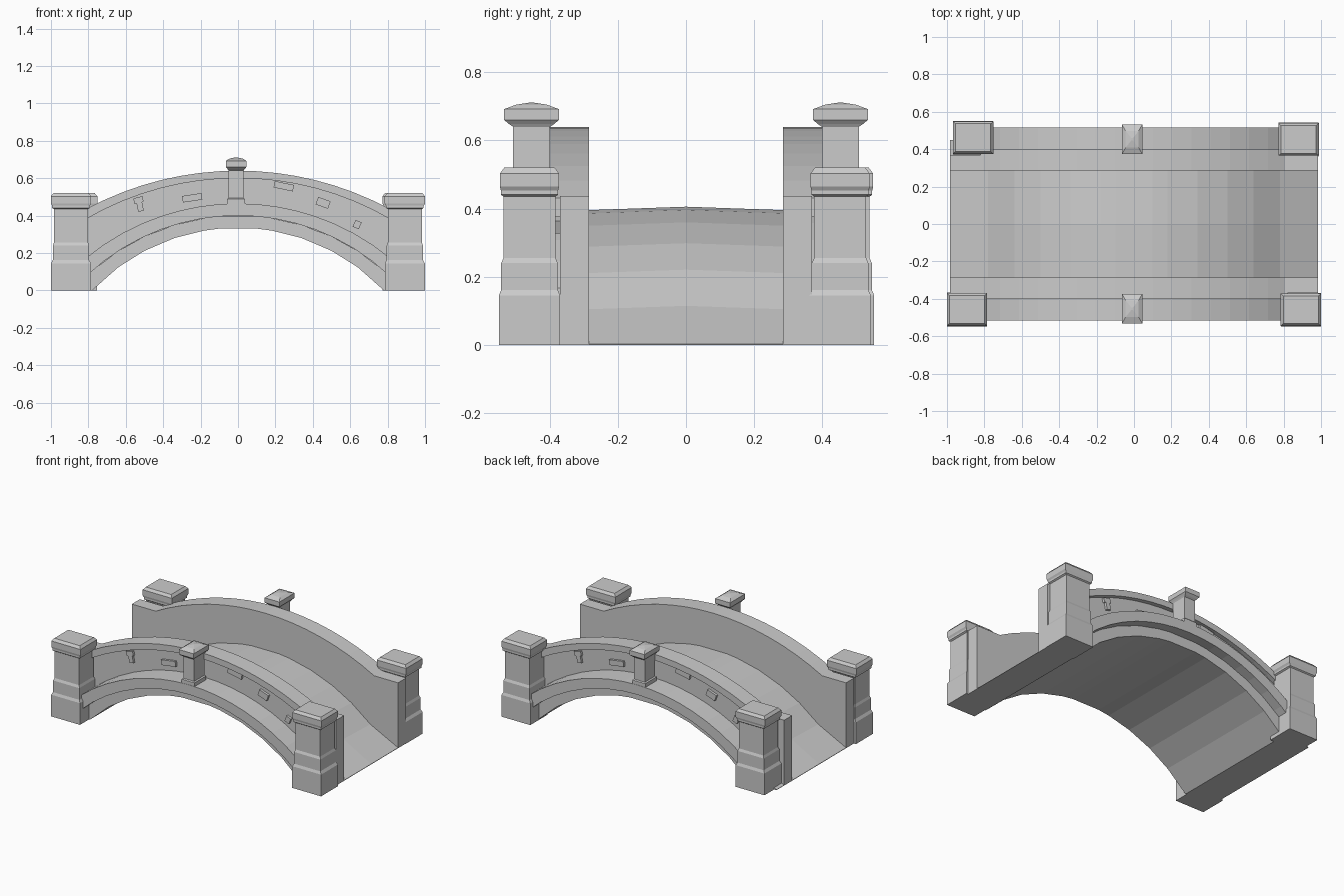
import bpy, bmesh, math
from mathutils import Matrix

if "Cube" in bpy.data.objects:
    bpy.data.objects.remove(bpy.data.objects["Cube"])

stone = bpy.data.materials.new("grey_stone")
stone.diffuse_color = (0.6, 0.6, 0.6, 1)
stone.use_nodes = True
stone.node_tree.nodes["Principled BSDF"].inputs["Base Color"].default_value = stone.diffuse_color


def finish(name, bm):
    bmesh.ops.recalc_face_normals(bm, faces=bm.faces)
    me = bpy.data.meshes.new(name)
    bm.to_mesh(me)
    bm.free()
    me.materials.append(stone)
    ob = bpy.data.objects.new(name, me)
    bpy.context.collection.objects.link(ob)
    return ob


def loft(name, rings):
    """Join equal-sized closed rings of points into a capped solid."""
    bm = bmesh.new()
    rows = [[bm.verts.new(p) for p in r] for r in rings]
    n = len(rows[0])
    for a, b in zip(rows, rows[1:]):
        for i in range(n):
            j = (i + 1) % n
            bm.faces.new((a[i], a[j], b[j], b[i]))
    bm.faces.new(rows[0])
    bm.faces.new(rows[-1])
    return finish(name, bm)


def arc(x, peak, end, half=0.78):
    """Height of a circular arc with the given crown and end heights."""
    h = peak - end
    r = (half * half + h * h) / (2 * h)
    return peak - r + math.sqrt(r * r - x * x)


def soffit(x): return arc(x, 0.335, 0.0)
def ledge_low(x): return arc(x, 0.40, 0.105)
def ledge_top(x): return arc(x, 0.465, 0.20)
def cap_low(x): return arc(x, 0.60, 0.40)
def cap_top(x): return arc(x, 0.64, 0.452)


half_xs = [0.1, 0.18, 0.34, 0.5, 0.64, 0.78]
xs = [-x for x in reversed(half_xs)] + half_xs

# Barrel vault with the crowned road on top and a wedge ramp at each end
rings = []
for x in [-0.985] + xs + [0.985]:
    lo, hi = (0, 0.003) if abs(x) > 0.9 else (max(0, soffit(x)), ledge_low(x))
    crown = 0.0 if abs(x) > 0.9 else 0.01
    rings.append([(x, -0.45, lo), (x, 0.45, lo), (x, 0.45, hi), (x, 0.285, hi),
                  (x, 0, hi + crown), (x, -0.285, hi), (x, -0.45, hi)])
loft("vault_and_road", rings)

fine = [-0.82 + 1.64 * i / 16 for i in range(17)]
for s, side in ((-1, "front"), (1, "back")):
    # Parapet wall with overhanging coping
    loft(side + "_parapet", [
        [(x, s * y, z) for y, z in (
            (0.285, ledge_low(x) - 0.02), (0.37, ledge_low(x) - 0.02),
            (0.37, cap_low(x)), (0.40, cap_low(x)),
            (0.40, cap_top(x)), (0.285, cap_top(x)))] for x in fine])
    # Projecting curved ledge
    loft(side + "_ledge", [
        [(x, s * y, z) for y, z in (
            (0.36, ledge_low(x)), (0.515, ledge_low(x)),
            (0.515, ledge_top(x)), (0.36, ledge_top(x)))] for x in fine])
    # Upright wall ends beside the corner posts
    for e, end in ((-1, "left"), (1, "right")):
        loft(f"{side}_{end}_wall_end", [
            [(e * x, s * y, z) for x, y in (
                (0.80, 0.285), (0.985, 0.285), (0.985, 0.37), (0.80, 0.37))]
            for z in (0, 0.437)])


def post(name, cx, cy, profile):
    """Rectangular post from (half width, half depth, height) levels."""
    return loft(name, [[(cx + a * w, cy + b * d, z)
                        for a, b in ((-1, -1), (1, -1), (1, 1), (-1, 1))]
                       for w, d, z in profile])


corner = [(0.107, 0.09, 0), (0.107, 0.09, 0.145), (0.097, 0.083, 0.162),
          (0.097, 0.083, 0.24), (0.091, 0.076, 0.256), (0.091, 0.076, 0.435),
          (0.101, 0.084, 0.441), (0.101, 0.084, 0.453), (0.108, 0.087, 0.465),
          (0.108, 0.087, 0.503), (0.094, 0.074, 0.52)]
centre = [(0.048, 0.06, 0.45), (0.048, 0.06, 0.488), (0.04, 0.054, 0.494),
          (0.04, 0.054, 0.64), (0.045, 0.066, 0.648), (0.055, 0.08, 0.66),
          (0.055, 0.08, 0.692), (0.035, 0.045, 0.705), (0.004, 0.006, 0.711)]

# Corner posts, one slightly out of line, and the middle posts
post("front_left_post", -0.893, -0.457, corner)
post("front_right_post", 0.892, -0.459, corner)
post("back_left_post", -0.86, 0.462, corner)
post("back_right_post", 0.88, 0.452, corner)
post("front_middle_post", -0.01, -0.453, centre)
post("back_middle_post", -0.01, 0.453, centre)


# Raised bricks on the parapet faces: x, z, length, height, tilt
bricks = [(-0.532, 0.483, 0.05, 0.03, 0.25), (-0.525, 0.455, 0.03, 0.065, 0.2),
          (-0.245, 0.495, 0.105, 0.035, 0.15), (0.245, 0.557, 0.105, 0.035, -0.2),
          (0.455, 0.468, 0.07, 0.042, -0.35), (0.637, 0.352, 0.035, 0.04, -0.4)]
for s, side in ((-1, "front"), (1, "back")):
    for i, (x, z, w, h, tilt) in enumerate(bricks):
        bm = bmesh.new()
        bmesh.ops.create_cube(bm, size=1)
        m = (Matrix.Translation((-s * x, s * 0.37, z))
             @ Matrix.Rotation(s * tilt, 4, 'Y')
             @ Matrix.Diagonal((w, 0.032, h, 1)))
        bmesh.ops.transform(bm, matrix=m, verts=bm.verts)
        finish(f"{side}_brick_{i + 1}", bm)
